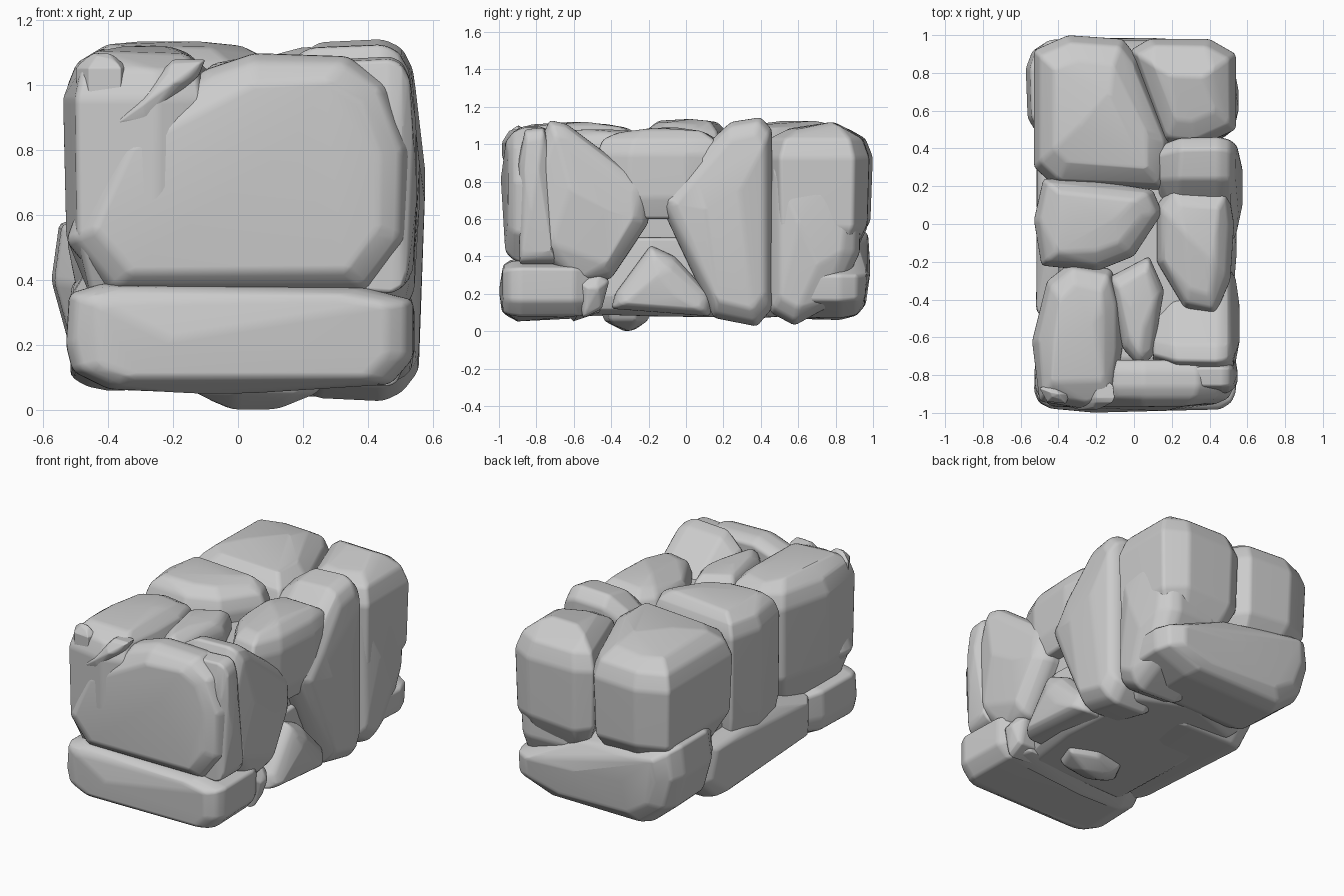
import bpy, bmesh, math, random
from mathutils import Vector

random.seed(4)


def place(axis, a, b, d):
    return {'x': (d, a, b), 'y': (a, d, b), 'z': (a, b, d)}[axis]


def stone(name, axis, outer, inner, outline, c=0.08, tail=0.10, crown=0.02):
    """Hewn stone: outline seen along an axis, rounded towards its outer face."""
    pts = [Vector(p) for p in outline]
    mid = sum(pts, Vector((0, 0))) / len(pts)
    depth = inner - outer
    s = math.copysign(1, depth)
    c = min(c, abs(depth) / 2.5)
    # inset from the outline, distance below the outer face
    rings = [(c * 1.2, crown), (c * 0.35, crown + c * 0.5), (0, c * 1.6),
             (tail * 0.1, abs(depth) * 0.75), (tail, abs(depth))]
    bm = bmesh.new()
    for i, (inset, drop) in enumerate(rings):
        for p in pts:
            r = p - mid
            q = mid + r * max(0.25, 1 - inset / r.length)
            j = random.uniform(-0.012, 0.012) if i in (0, 3) else 0
            bm.verts.new(place(axis, q.x, q.y, outer + s * max(0, drop + j)))
    # off-centre crown points break the outer face into broad planes
    for k in (0, len(pts) // 2):
        q = mid.lerp(pts[k], 0.3)
        bm.verts.new(place(axis, q.x, q.y, outer))
    hull = bmesh.ops.convex_hull(bm, input=bm.verts[:])
    junk = {g for g in hull['geom_interior'] + hull['geom_unused']
            if isinstance(g, bmesh.types.BMVert)}
    bmesh.ops.delete(bm, geom=list(junk), context='VERTS')
    bmesh.ops.remove_doubles(bm, verts=bm.verts[:], dist=0.015)
    bmesh.ops.dissolve_limit(bm, angle_limit=math.radians(7),
                             verts=bm.verts[:], edges=bm.edges[:])
    bmesh.ops.recalc_face_normals(bm, faces=bm.faces[:])
    for f in bm.faces:
        f.smooth = True
    me = bpy.data.meshes.new(name)
    bm.to_mesh(me)
    bm.free()
    ob = bpy.data.objects.new(name, me)
    bpy.context.collection.objects.link(ob)
    bev = ob.modifiers.new("worn_edges", 'BEVEL')
    bev.width, bev.segments = 0.018, 2
    bev.limit_method, bev.angle_limit = 'ANGLE', math.radians(12)
    ob.modifiers.new("facets", 'WEIGHTED_NORMAL')
    return ob


# Front end
stone("front_face_stone", 'y', -0.99, -0.72,
      [(-0.53, 0.52), (-0.42, 0.83), (-0.3, 0.88), (-0.1, 1.05), (0.05, 1.1), (0.34, 1.09),
       (0.46, 1.0), (0.53, 0.8), (0.52, 0.52), (0.4, 0.36), (-0.15, 0.34), (-0.4, 0.36)],
      tail=0.03, crown=0.03)
stone("front_right_slab", 'x', 0.55, 0.2,
      [(-0.89, 0.36), (-0.9, 0.9), (-0.86, 1.08), (-0.76, 1.09), (-0.7, 0.9), (-0.7, 0.36)], c=0.05)
stone("front_base_stone", 'y', -1.0, -0.46,
      [(-0.53, 0.2), (-0.52, 0.36), (-0.42, 0.39), (-0.15, 0.35), (0.38, 0.38), (0.54, 0.34),
       (0.54, 0.16), (0.47, 0.08), (-0.1, 0.045), (-0.4, 0.065), (-0.51, 0.12)], c=0.07, tail=0.08)
stone("front_corner_chip", 'y', -0.985, -0.8,
      [(-0.41, 0.86), (-0.3, 0.85), (-0.12, 1.03), (-0.1, 1.08), (-0.2, 1.08), (-0.3, 0.98)], c=0.04)
stone("front_corner_pebble", 'z', 1.1, 0.9,
      [(-0.5, -0.87), (-0.44, -0.84), (-0.34, -0.9), (-0.36, -0.95), (-0.46, -0.94)], c=0.03, tail=0.02)

# Top course, left side (these also form the left wall)
stone("front_left_stone", 'z', 1.12, 0.33,
      [(-0.54, -0.62), (-0.46, -0.3), (-0.33, -0.2), (-0.12, -0.24), (-0.07, -0.4),
       (-0.06, -0.65), (-0.11, -0.94), (-0.25, -0.98), (-0.5, -0.94)], c=0.1)
stone("middle_left_stone", 'z', 1.135, 0.28,
      [(-0.53, 0.02), (-0.48, 0.24), (-0.2, 0.23), (0.1, 0.18), (0.15, 0.06), (0.0, -0.17),
       (-0.2, -0.25), (-0.49, -0.22)], c=0.09, tail=0.05)
stone("back_left_stone", 'z', 1.125, 0.4,
      [(-0.53, 0.3), (-0.53, 0.92), (-0.35, 1.0), (-0.06, 0.98), (0.02, 0.88), (0.2, 0.42),
       (0.16, 0.18), (-0.42, 0.2)], c=0.12, tail=0.14, crown=0.035)

# Top course, centre and right
stone("centre_top_stone", 'z', 1.08, 0.5,
      [(-0.13, -0.28), (0.08, -0.17), (0.16, -0.35), (0.1, -0.7), (0.03, -0.76), (-0.06, -0.66)], c=0.06)
stone("right_top_stone", 'z', 1.09, 0.6,
      [(0.12, 0.1), (0.2, 0.2), (0.5, 0.18), (0.53, 0.0), (0.51, -0.3), (0.43, -0.48),
       (0.27, -0.45), (0.12, -0.2)], c=0.09, tail=0.05)
stone("back_right_stone", 'z', 1.12, 0.38,
      [(-0.02, 0.92), (0.08, 0.98), (0.4, 0.98), (0.54, 0.9), (0.54, 0.5), (0.32, 0.4),
       (0.16, 0.42)], c=0.12, tail=0.12, crown=0.03)

# Right wall
stone("right_front_stone", 'x', 0.56, 0.1,
      [(-0.81, 0.95), (-0.73, 1.13), (-0.64, 1.11), (-0.2, 0.78), (-0.2, 0.58), (-0.4, 0.28),
       (-0.58, 0.25), (-0.77, 0.4)], c=0.07, crown=0.03)
stone("right_middle_stone", 'x', 0.575, 0.13,
      [(-0.15, 0.7), (0.0, 0.9), (0.24, 1.12), (0.4, 1.145), (0.46, 1.08), (0.46, 0.12),
       (0.38, 0.025), (0.15, 0.07), (-0.02, 0.42)], c=0.08, crown=0.03)
stone("right_back_stone", 'x', 0.555, 0.05,
      [(0.46, 0.9), (0.75, 0.83), (0.93, 0.64), (0.93, 0.42), (0.8, 0.15), (0.58, 0.03),
       (0.45, 0.1), (0.43, 0.45)], c=0.08, crown=0.03)
stone("right_wedge_stone", 'x', 0.545, 0.1,
      [(-0.19, 0.46), (-0.06, 0.4), (0.14, 0.18), (0.13, 0.08), (-0.4, 0.12), (-0.38, 0.2)],
      c=0.06, tail=0.05)
stone("right_base_chip", 'x', 0.53, 0.25,
      [(-0.6, 0.28), (-0.46, 0.31), (-0.41, 0.27), (-0.45, 0.12), (-0.55, 0.07)], c=0.04)

# Base stones
stone("back_base_stone", 'y', 0.985, 0.42,
      [(-0.575, 0.4), (-0.55, 0.58), (-0.4, 0.58), (0.1, 0.5), (0.54, 0.3), (0.53, 0.16),
       (0.3, 0.07), (-0.35, 0.06), (-0.52, 0.2)], c=0.1)
stone("left_base_stone", 'x', -0.53, 0.1,
      [(-0.55, 0.12), (0.4, 0.06), (0.55, 0.2), (0.5, 0.42), (-0.2, 0.44), (-0.55, 0.36)])
stone("under_stone", 'z', 0.06, 0.5,
      [(-0.38, -0.6), (-0.42, 0.5), (0.0, 0.65), (0.4, 0.5), (0.45, -0.2), (0.35, -0.6)], tail=0.02)
stone("keel_stone", 'z', 0.0, 0.4,
      [(-0.17, -0.36), (-0.02, -0.46), (0.22, -0.42), (0.28, -0.26), (0.1, -0.18), (-0.1, -0.22)], c=0.07)

# Hidden rubble filling behind the joints
stone("rubble_core", 'z', 0.95, 0.2,
      [(-0.4, -0.8), (-0.4, 0.8), (0.4, 0.8), (0.4, -0.8)])
